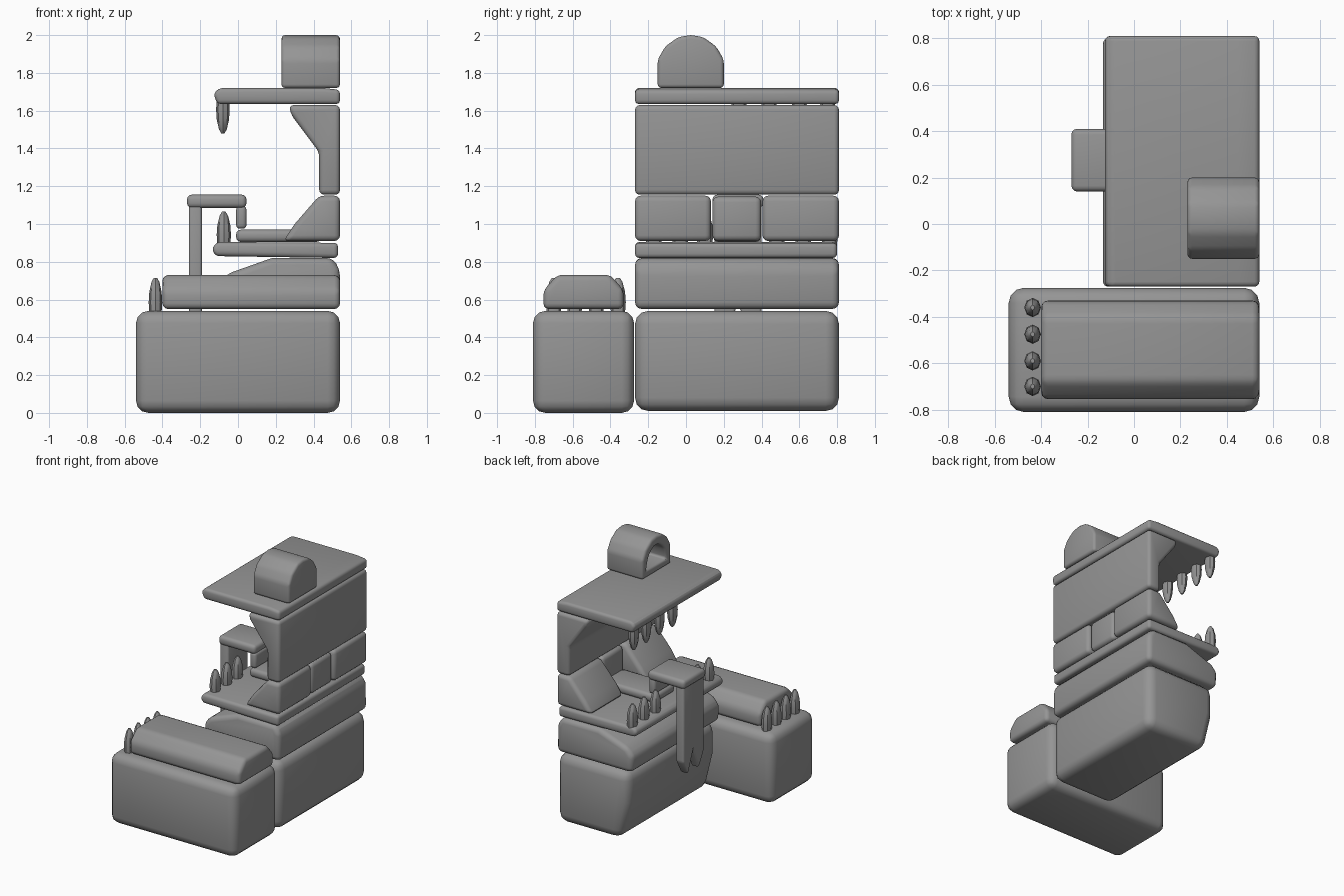
import bpy, bmesh, math

cube = bpy.data.objects.get("Cube")
if cube:
    bpy.data.objects.remove(cube, do_unlink=True)

# One grey material for everything
grey = bpy.data.materials.new("stone_grey")
grey.use_nodes = True
colour = (0.3, 0.3, 0.3, 1)
grey.diffuse_color = colour
grey.node_tree.nodes["Principled BSDF"].inputs["Base Color"].default_value = colour


def finish(name, bm, bevel=0.0, segments=3):
    """Round the hard edges, then turn the bmesh into a smooth shaded object."""
    bmesh.ops.recalc_face_normals(bm, faces=bm.faces)
    if bevel:
        sharp = [e for e in bm.edges if e.calc_face_angle(0) > 0.4]
        bmesh.ops.bevel(bm, geom=sharp, offset=bevel, segments=segments,
                        profile=0.5, affect='EDGES', clamp_overlap=True)
    mesh = bpy.data.meshes.new(name)
    bm.to_mesh(mesh)
    bm.free()
    mesh.materials.append(grey)
    obj = bpy.data.objects.new(name, mesh)
    bpy.context.collection.objects.link(obj)
    bpy.ops.object.select_all(action='DESELECT')
    bpy.context.view_layer.objects.active = obj
    obj.select_set(True)
    bpy.ops.object.shade_smooth_by_angle(angle=math.radians(40))
    return obj


def prism_mesh(profile, axis, lo, hi):
    """Extrude a profile: (x, z) along y, or (y, z) along x."""
    bm = bmesh.new()
    rings = []
    for d in (lo, hi):
        rings.append([bm.verts.new((p, d, z) if axis == 'y' else (d, p, z))
                      for p, z in profile])
    a, b = rings
    n = len(profile)
    bm.faces.new(a)
    bm.faces.new(b[::-1])
    for i in range(n):
        j = (i + 1) % n
        bm.faces.new((a[i], b[i], b[j], a[j]))
    return bm


def prism(name, profile, axis, lo, hi, bevel):
    return finish(name, prism_mesh(profile, axis, lo, hi), bevel)


def block(name, x0, x1, y0, y1, z0, z1, bevel):
    return prism(name, [(x0, z0), (x1, z0), (x1, z1), (x0, z1)], 'y', y0, y1, bevel)


def fang(name, x, y, root, tip, r):
    """A blunt, eight-sided tooth from root height to tip height."""
    bm = bmesh.new()
    n = 8
    rings = []
    for t, k in ((0, 0.9), (0.3, 1), (0.6, 0.9), (0.88, 0.58), (1, 0.25)):
        z = root + (tip - root) * t
        rings.append([bm.verts.new((x + r * k * math.cos(math.tau * i / n),
                                    y + 1.15 * r * k * math.sin(math.tau * i / n), z))
                      for i in range(n)])
    for a, b in zip(rings, rings[1:]):
        for i in range(n):
            j = (i + 1) % n
            bm.faces.new((a[i], a[j], b[j], b[i]))
    bm.faces.new(rings[0])
    bm.faces.new(rings[-1])
    return finish(name, bm)


BACK, Y0, Y1 = 0.54, -0.27, 0.81

# Main body, stacked from the ground up
prism("body_base", [(0.0, 0.01), (BACK, 0.01), (BACK, 0.54), (-0.07, 0.54), (-0.07, 0.3)],
      'y', Y0, Y1, 0.07)
prism("body_collar", [(-0.1, 0.55), (BACK, 0.55), (BACK, 0.76), (0.5, 0.82),
                      (0.18, 0.82), (-0.06, 0.735), (-0.11, 0.68)], 'y', Y0, Y1, 0.055)
prism("lower_jaw_plate", [(-0.12, 0.83), (0.53, 0.82), (0.53, 0.9), (-0.11, 0.905),
                          (-0.14, 0.87)], 'y', Y0, 0.8, 0.03)

# Back wall of the mouth
cheek = [(0.24, 0.91), (BACK, 0.91), (BACK, 1.15), (0.43, 1.15), (0.3, 1.0)]
prism("right_cheek", cheek, 'y', Y0, 0.132, 0.03)
prism("left_cheek", cheek, 'y', 0.405, Y1, 0.03)
block("middle_wall", 0.43, 0.53, 0.14, 0.398, 0.91, 1.145, 0.03)
prism("upper_wall", [(0.43, 1.155), (BACK, 1.155), (BACK, 1.63), (0.27, 1.63),
                     (0.28, 1.58), (0.43, 1.38)], 'y', Y0, Y1, 0.03)

# Lid
prism("lid", [(-0.11, 1.635), (BACK, 1.635), (BACK, 1.71), (0.45, 1.72),
              (-0.1, 1.72), (-0.13, 1.69)], 'y', Y0, Y1, 0.03)

# Hollow arch on the lid, open towards the mouth side
arch = [(-0.15, 1.72), (0.2, 1.72), (0.2, 1.87), (0.16, 1.94), (0.09, 1.99),
        (0.025, 2.0), (-0.04, 1.99), (-0.11, 1.94), (-0.15, 1.87)]
bm = prism_mesh(arch, 'x', 0.23, BACK)
bmesh.ops.recalc_face_normals(bm, faces=bm.faces)
mouth = min(bm.faces, key=lambda f: f.calc_center_median().x)
bmesh.ops.inset_region(bm, faces=[mouth], thickness=0.075)
pushed = bmesh.ops.extrude_discrete_faces(bm, faces=[mouth])["faces"]
bmesh.ops.translate(bm, verts=pushed[0].verts, vec=(0.24, 0, 0))
finish("lid_arch", bm, 0.02)

# Tongue: flat root, riser, curl and forked hanging end
block("tongue_root", -0.01, 0.44, 0.145, 0.395, 0.905, 0.97, 0.025)
block("tongue_riser", -0.01, 0.045, 0.15, 0.395, 0.975, 1.095, 0.02)
block("tongue_curl", -0.27, 0.045, 0.14, 0.41, 1.085, 1.155, 0.025)
prism("tongue_fork", [(0.15, 1.1), (0.4, 1.1), (0.4, 0.52), (0.34, 0.41), (0.275, 0.58),
                      (0.21, 0.41), (0.15, 0.52)], 'x', -0.26, -0.19, 0.015)

# Side counter
block("counter_base", -0.54, BACK, -0.81, -0.275, 0.0, 0.54, 0.065)
prism("counter_top", [(-0.755, 0.55), (-0.33, 0.55), (-0.33, 0.65), (-0.4, 0.73),
                      (-0.68, 0.73), (-0.755, 0.65)], 'x', -0.4, BACK, 0.03)

# Teeth
for i, y in enumerate((-0.36, -0.475, -0.59, -0.7)):
    fang(f"counter_tooth_{i + 1}", -0.437, y, 0.53, 0.715, 0.036)
for i, y in enumerate((-0.17, -0.03, 0.1, 0.48, 0.62, 0.76)):
    fang(f"lower_tooth_{i + 1}", -0.075, y, 0.89, 1.065, 0.038)
for i, y in enumerate((0.28, 0.44, 0.6, 0.75)):
    fang(f"upper_tooth_{i + 1}", -0.08, y, 1.66, 1.48, 0.036)
